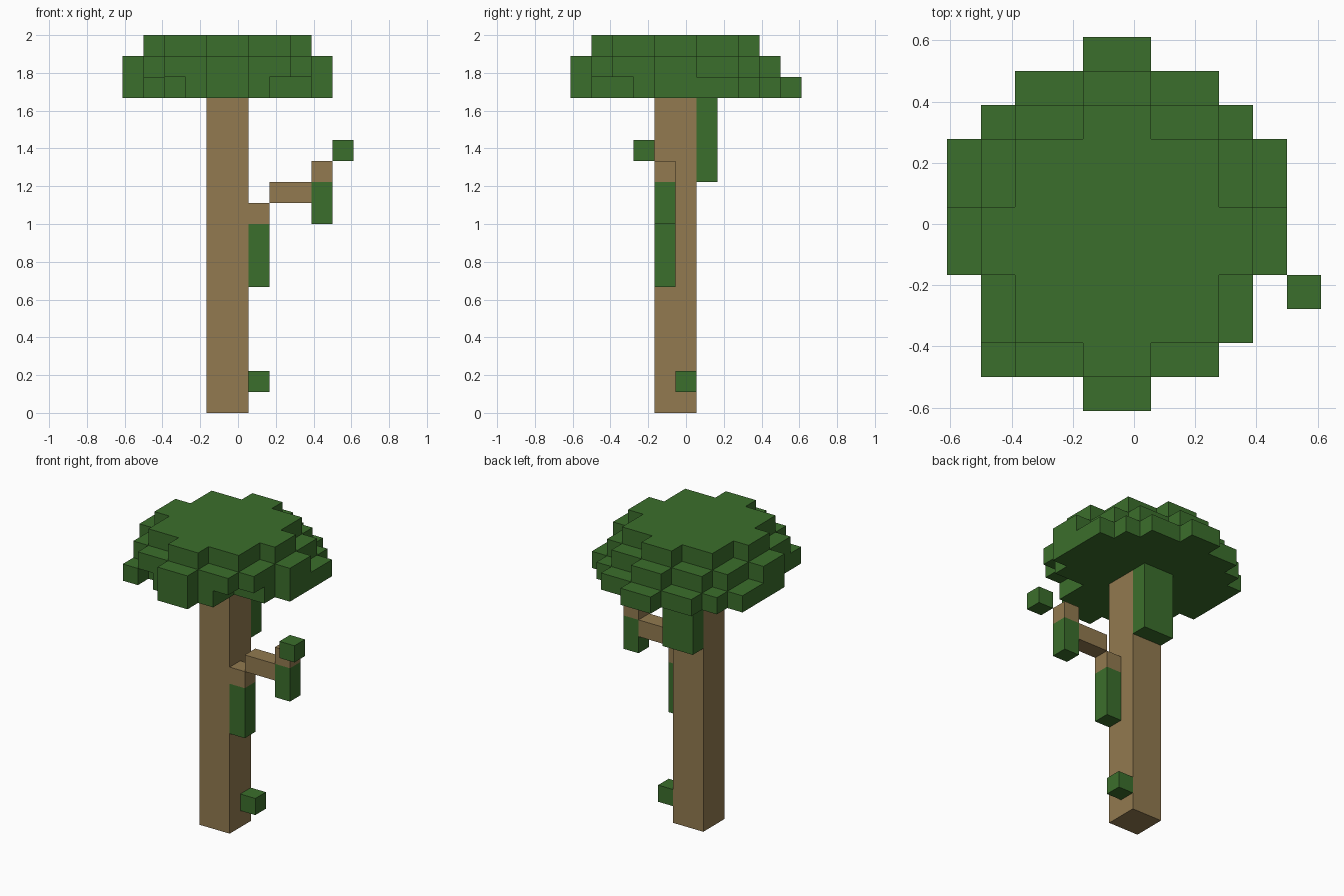
import bpy, bmesh, math
from mathutils import Vector

cube = bpy.data.objects.get("Cube")
if cube:
    bpy.data.objects.remove(cube, do_unlink=True)

U = 1 / 9                                # edge of one block
ORIGIN = Vector((-5.5, -5.5, 0))         # grid corner in blocks


def material(name, rgb):
    mat = bpy.data.materials.new(name)
    mat.use_nodes = True
    color = (*rgb, 1)
    mat.diffuse_color = color
    mat.node_tree.nodes["Principled BSDF"].inputs["Base Color"].default_value = color
    return mat


leaf = material("leaf green", (0.044, 0.156, 0.025))
wood = material("bark brown", (0.287, 0.195, 0.080))


def box(x, y, z):
    """Cells inside half-open ranges along each axis."""
    return {(i, j, k) for i in range(*x) for j in range(*y) for k in range(*z)}


def layer(z, rows, start=0):
    """One layer of cells from (first, last) spans, row by row."""
    return {(i, start + j, z) for j, (a, b) in enumerate(rows) for i in range(a, b + 1)}


def build(name, cells, mat):
    """Skin a set of blocks with their exposed faces only."""
    bm = bmesh.new()
    for c in cells:
        for axis in range(3):
            for side in (-1, 1):
                n = Vector((0, 0, 0))
                n[axis] = side
                if tuple(int(a + b) for a, b in zip(c, n)) in cells:
                    continue
                u = Vector((0, 0, 0))
                u[(axis + 1) % 3] = 0.5
                v = n.cross(u)
                mid = Vector(c) + Vector((0.5, 0.5, 0.5)) + n / 2 + ORIGIN
                corners = (-u - v, u - v, u + v, v - u)
                bm.faces.new([bm.verts.new((mid + p) * U) for p in corners])
    bmesh.ops.remove_doubles(bm, verts=bm.verts, dist=U / 100)
    bmesh.ops.dissolve_limit(bm, angle_limit=math.radians(1),
                             verts=bm.verts, edges=bm.edges)
    bmesh.ops.triangulate(bm, faces=[f for f in bm.faces if len(f.verts) > 4])
    mesh = bpy.data.meshes.new(name)
    bm.to_mesh(mesh)
    bm.free()
    mesh.materials.append(mat)
    obj = bpy.data.objects.new(name, mesh)
    bpy.context.collection.objects.link(obj)
    return obj


# Canopy: ragged lower layer, round middle and top layers
lower = layer(15, [(4, 5), (1, 6), (1, 6), (1, 8)] + [(0, 9)] * 4
              + [(1, 8), (2, 7), (4, 5)])
lower.discard((2, 1, 15))
half = [(4, 5), (2, 7), (1, 8), (1, 8), (0, 9)]
middle = layer(16, half + half[::-1])
half = [(4, 5), (2, 7), (2, 7), (1, 8)]
top = layer(17, half + half[::-1], start=1)
build("canopy", lower | middle | top, leaf)

# Trunk and stepped branch
build("trunk", box((4, 6), (4, 6), (0, 15)), wood)
build("branch_base", box((6, 7), (4, 5), (9, 10)), wood)
build("branch_middle", box((7, 9), (4, 5), (10, 11)), wood)
build("branch_tip", box((9, 10), (4, 5), (11, 12)), wood)

# Hanging leaves and loose tufts
build("back_vine", box((4, 6), (6, 7), (11, 15)), leaf)
build("trunk_vine", box((6, 7), (4, 5), (6, 9)), leaf)
build("branch_vine", box((9, 10), (4, 5), (9, 11)), leaf)
build("branch_tuft", box((10, 11), (3, 4), (12, 13)), leaf)
build("trunk_tuft", box((6, 7), (5, 6), (1, 2)), leaf)
